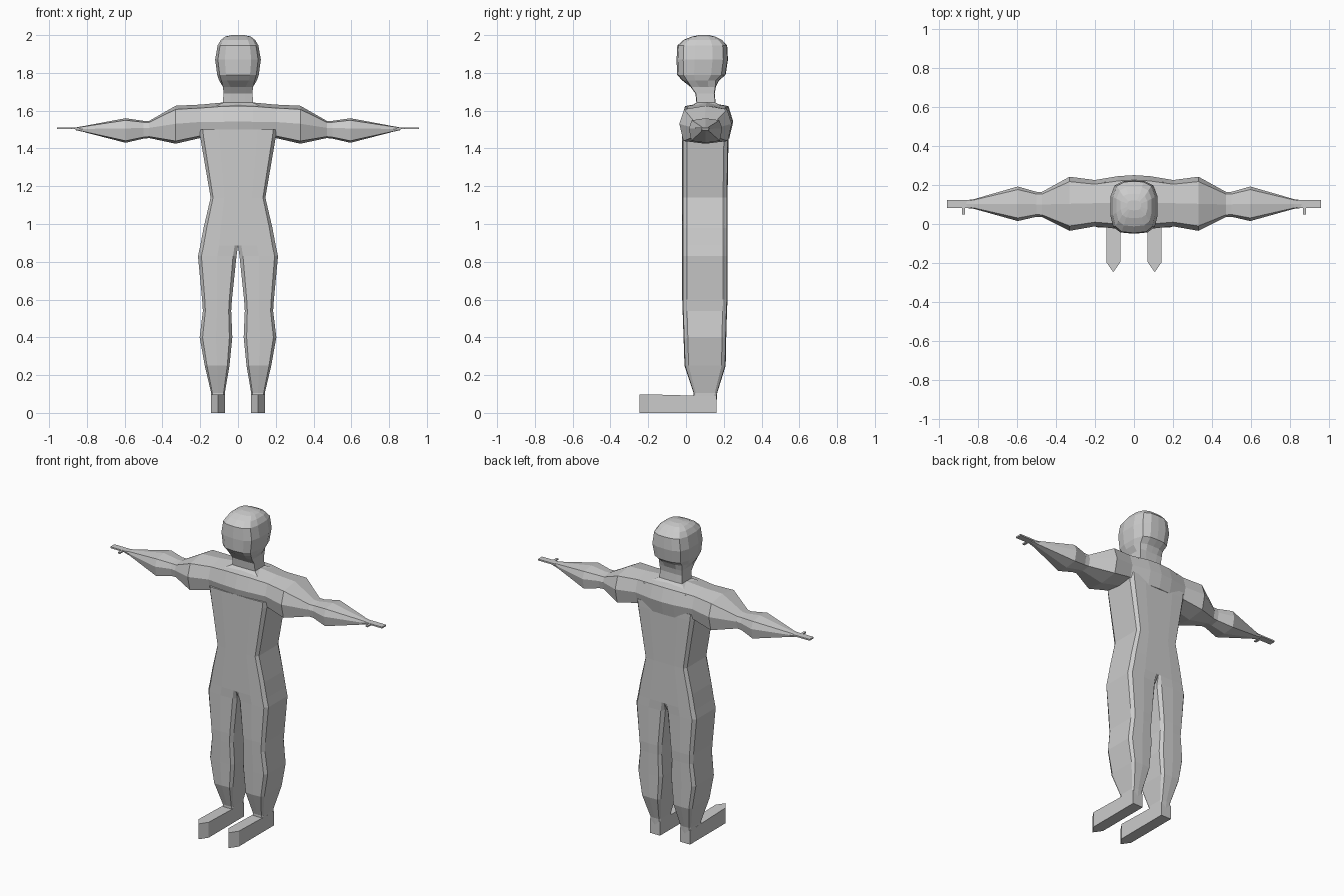
import bpy, bmesh

if "Cube" in bpy.data.objects:
    bpy.data.objects.remove(bpy.data.objects["Cube"])

grey = bpy.data.materials.new("plain grey")
grey.diffuse_color = (0.6, 0.6, 0.6, 1)
grey.use_nodes = True
grey.node_tree.nodes["Principled BSDF"].inputs["Base Color"].default_value = grey.diffuse_color


def loft(name, rings, cap=True, mirror=True):
    """Skin a list of equal-length point rings, dropping walls on the mirror plane."""
    bm = bmesh.new()
    vs = [[bm.verts.new(p) for p in r] for r in rings]
    n = len(rings[0])
    for a, b in zip(vs, vs[1:]):
        for i in range(n):
            j = (i + 1) % n
            bm.faces.new((a[i], a[j], b[j], b[i]))
    if cap:
        bm.faces.new(vs[0])
        bm.faces.new(vs[-1])
    if mirror:
        wall = [f for f in bm.faces if all(abs(v.co.x) < 1e-5 for v in f.verts)]
        bmesh.ops.delete(bm, geom=wall, context='FACES')
    bmesh.ops.remove_doubles(bm, verts=bm.verts, dist=1e-5)
    bmesh.ops.recalc_face_normals(bm, faces=bm.faces)
    me = bpy.data.meshes.new(name)
    bm.to_mesh(me)
    bm.free()
    me.materials.append(grey)
    ob = bpy.data.objects.new(name, me)
    bpy.context.collection.objects.link(ob)
    if mirror:
        m = ob.modifiers.new("mirror", 'MIRROR')
        m.use_clip = True
    return ob


# Torso and legs: one half as (z, inner x, outer x, front y, back y, joined)
BODY = [(0, -1), (.82, -.97), (1, -.8), (1, .8), (.82, .97),
        (0, 1), (-.82, .97), (-1, .8), (-1, -.8), (-.82, -.97)]


def body_ring(z, x0, x1, y0, y1, joined):
    cx, w, cy, d = (x0 + x1) / 2, (x1 - x0) / 2, (y0 + y1) / 2, (y1 - y0) / 2
    out = []
    for u, v in BODY:
        if joined and u < 0:          # flat front and back up to the centre line
            v = 1 if v > 0 else -1
        out.append((cx + w * u, cy + d * v, z))
    return out


body = [(1.50, 0, .205, -.02, .225, True), (1.46, 0, .20, -.02, .225, True),
        (1.14, 0, .145, -.02, .22, True), (.98, 0, .182, -.02, .22, True),
        (.885, 0, .20, -.02, .22, True), (.83, .008, .212, -.02, .22, False),
        (.60, .032, .19, -.02, .22, False), (.54, .036, .186, -.018, .217, False),
        (.40, .03, .203, -.013, .213, False), (.25, .045, .176, -.008, .21, False),
        (.105, .07, .142, .04, .165, False), (.06, .07, .141, .04, .162, False)]
loft("torso_and_legs", [body_ring(*r) for r in body])

# Shoulders and arms: (x, front y, back y, bottom z, middle z, top z)
ARM = [(0, 1), (.82, .82), (1, .1), (.85, -.85), (0, -1), (-.85, -.85), (-1, .1), (-.82, .82)]


def arm_ring(x, y0, y1, z0, zm, z1):
    cy, d = (y0 + y1) / 2, (y1 - y0) / 2
    return [(x, cy + d * u, zm + v * (z1 - zm if v > 0 else zm - z0)) for u, v in ARM]


arm = [(0, -.03, .25, 1.44, 1.53, 1.645), (.08, -.025, .245, 1.44, 1.53, 1.643),
       (.20, -.012, .225, 1.455, 1.53, 1.632), (.33, -.035, .242, 1.425, 1.52, 1.626),
       (.47, .035, .165, 1.455, 1.505, 1.546), (.50, .037, .165, 1.452, 1.505, 1.546),
       (.595, .015, .192, 1.43, 1.50, 1.56), (.82, .078, .127, 1.488, 1.502, 1.518),
       (.86, .082, .122, 1.497, 1.505, 1.511)]
loft("shoulders_and_arms", [arm_ring(*r) for r in arm])


def box(name, x0, x1, y0, y1, z0, z1):
    loft(name, [[(x0, y0, z), (x1, y0, z), (x1, y1, z), (x0, y1, z)] for z in (z0, z1)])


# Flat hands with a thumb
box("hands", .82, .958, .082, .123, 1.502, 1.511)
box("thumbs", .866, .881, .048, .09, 1.502, 1.510)

# Feet with a pointed toe
sole = [(.07, .162), (.07, -.195), (.106, -.247), (.142, -.195), (.142, .162)]
loft("feet", [[(x, y, 0) for x, y in sole],
              [(x, y, .098 if y < -.1 else .088) for x, y in sole]])

# Neck and head: (z, half width, front y, back y)
HEAD = [(0, -1), (.58, -.95), (.88, -.74), (1, -.3), (1, .4), (.82, .82), (.45, .98), (0, 1)]
HEAD += [(-u, v) for u, v in HEAD[-2:0:-1]]
NECK = [(0, -1), (.5, -1), (1, -.95), (1, -.3), (1, .4), (1, .95), (.5, 1), (0, 1)]
NECK += [(-u, v) for u, v in NECK[-2:0:-1]]
skull = [(1.61, .15, 0, .22), (1.642, .08, .055, .157), (1.69, .077, .05, .152),
         (1.725, .079, .025, .158), (1.76, .10, -.02, .175), (1.79, .11, -.047, .21),
         (1.87, .121, -.05, .222), (1.945, .108, -.046, .218), (1.975, .09, -.012, .19),
         (1.992, .068, .03, .155), (2.0, .035, .07, .12)]
rings = []
for z, w, y0, y1 in skull:
    shape = NECK if z < 1.73 else HEAD
    rings.append([(w * u, (y0 + y1) / 2 + (y1 - y0) / 2 * v, z) for u, v in shape])
loft("neck_and_head", rings, mirror=False)
